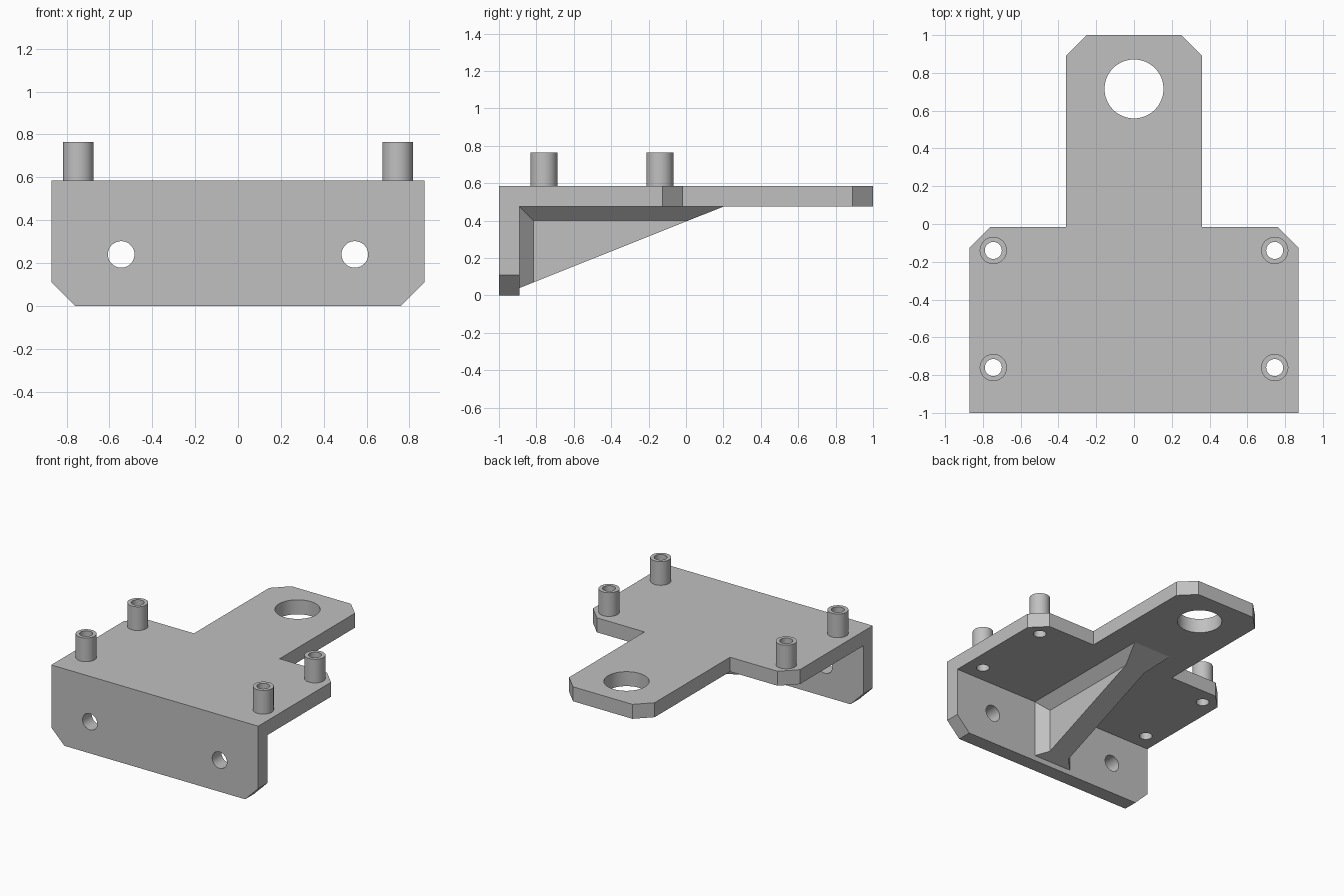
import bpy, bmesh, math
from mathutils import Matrix

cube = bpy.data.objects.get("Cube")
if cube:
    bpy.data.objects.remove(cube, do_unlink=True)

grey = bpy.data.materials.new("plain_grey")
grey.use_nodes = True
colour = (0.53, 0.53, 0.53, 1)
grey.diffuse_color = colour
for node in grey.node_tree.nodes:
    if node.type == "BSDF_PRINCIPLED":
        node.inputs["Base Color"].default_value = colour

BOTTOM, TOP, POST_TOP = 0.475, 0.585, 0.765   # plate underside, plate top, post top
HALF, TAB, CUT, THICK = 0.87, 0.36, 0.11, 0.11


def finish(name, bm):
    bmesh.ops.recalc_face_normals(bm, faces=bm.faces[:])
    mesh = bpy.data.meshes.new(name)
    bm.to_mesh(mesh)
    bm.free()
    mesh.materials.append(grey)
    mesh.shade_smooth()
    mesh.set_sharp_from_angle(angle=math.radians(30))
    obj = bpy.data.objects.new(name, mesh)
    bpy.context.collection.objects.link(obj)
    return obj


def circle(x, y, r, n=40):
    return [(x + r * math.cos(math.tau * i / n), y + r * math.sin(math.tau * i / n))
            for i in range(n)]


def mirrored(half):
    """Close a right-hand outline with its reflection in x."""
    return half + [(-x, y) for x, y in reversed(half)]


def extrude(name, loops, low, high, turn=None):
    """Fill an outline with holes and extrude it along z."""
    bm = bmesh.new()
    for loop in loops:
        verts = [bm.verts.new((x, y, low)) for x, y in loop]
        for a, b in zip(verts, verts[1:] + verts[:1]):
            bm.edges.new((a, b))
    bmesh.ops.triangle_fill(bm, edges=bm.edges[:], use_beauty=True, normal=(0, 0, 1))
    new = bmesh.ops.extrude_face_region(bm, geom=bm.faces[:], use_keep_orig=True)
    moved = [g for g in new["geom"] if isinstance(g, bmesh.types.BMVert)]
    bmesh.ops.translate(bm, verts=moved, vec=(0, 0, high - low))
    if turn:
        bmesh.ops.transform(bm, matrix=turn, verts=bm.verts[:])
    return finish(name, bm)


# Top plate with tab, large hole and the bores of the posts
posts = [(sx * 0.745, y) for sx in (-1, 1) for y in (-0.76, -0.14)]
plate = mirrored([(HALF, -1), (HALF, -0.125), (HALF - CUT, -0.015), (TAB, -0.015),
                  (TAB, 1 - CUT), (TAB - CUT, 1)])
extrude("top_plate", [plate, circle(0, 0.715, 0.156, 64)]
        + [circle(x, y, 0.045) for x, y in posts], BOTTOM, TOP)

# Hollow posts
for i, (x, y) in enumerate(posts):
    extrude(f"post_{i + 1}", [circle(x, y, 0.072), circle(x, y, 0.045)], TOP, POST_TOP)

# Front wall with two holes, drawn flat and stood upright
wall = mirrored([(HALF, BOTTOM), (HALF, CUT), (HALF - CUT, 0)])
extrude("front_wall", [wall] + [circle(s * 0.545, 0.24, 0.062) for s in (-1, 1)],
        1 - THICK, 1, Matrix.Rotation(math.pi / 2, 4, "X"))

# Central brace, flared where it meets the wall and the plate
FLARE, CORE = 0.075, 0.085
back, foot, tip = THICK - 1, 0.04, 0.2
slope = (BOTTOM - foot) / (tip - back)
outer = [(back, BOTTOM), (tip, BOTTOM), (back, foot)]
inner = [(back + FLARE, BOTTOM - FLARE), (tip - FLARE / slope, BOTTOM - FLARE),
         (back + FLARE, foot + FLARE * slope)]
bm = bmesh.new()
sides = []
for s in (1, -1):
    p, q, r = [bm.verts.new((s * (CORE + FLARE), y, z)) for y, z in outer]
    a, b, c = [bm.verts.new((s * CORE, y, z)) for y, z in inner]
    for face in ((a, b, c), (p, q, b, a), (p, a, c, r)):
        bm.faces.new(face)
    sides.append((p, q, r, b, c))
(p, q, r, b, c), (p2, q2, r2, b2, c2) = sides
for face in ((p, q, q2, p2), (p, r, r2, p2), (r, c, c2, r2), (c, b, b2, c2), (b, q, q2, b2)):
    bm.faces.new(face)
finish("centre_brace", bm)
